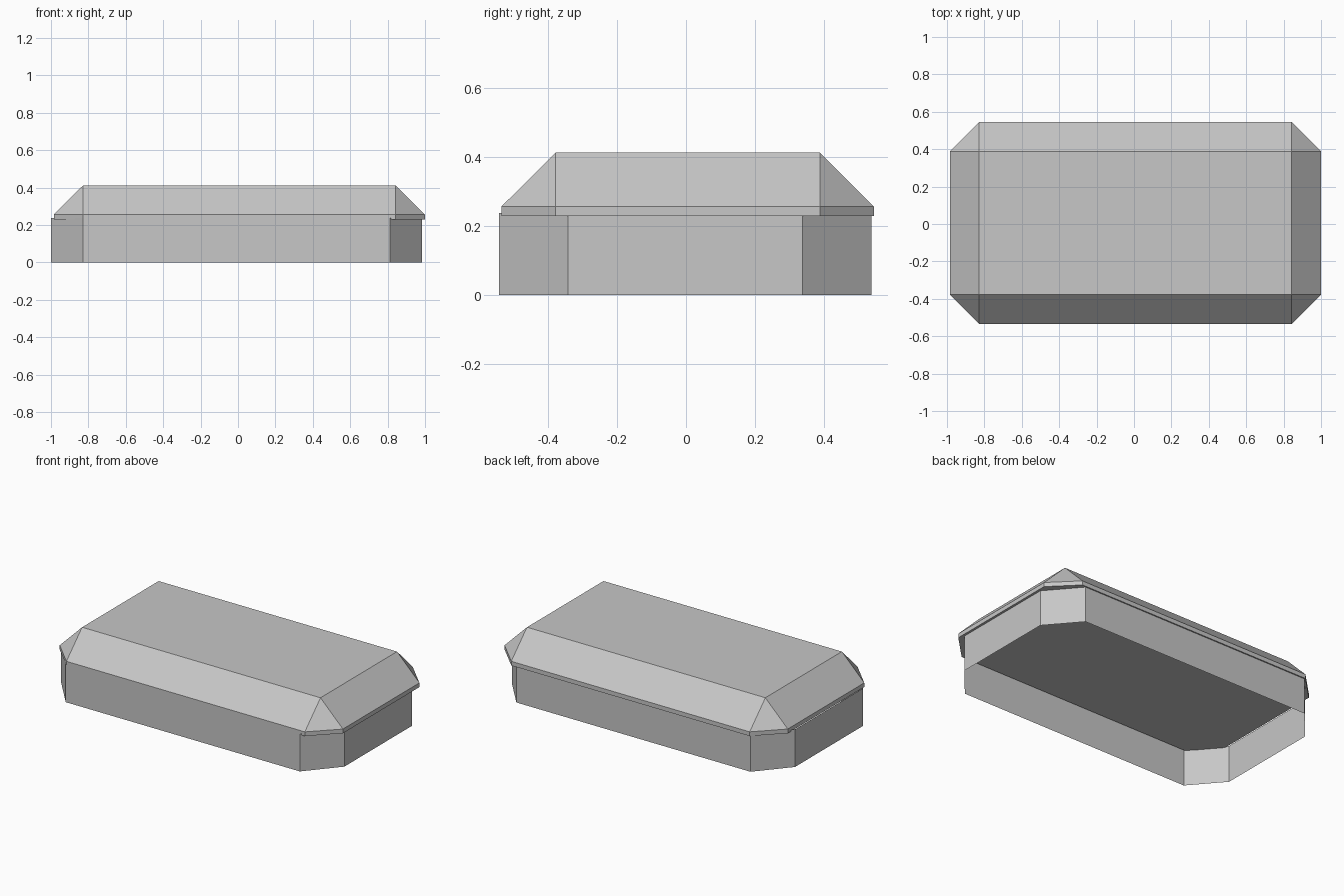
import bpy
import bmesh

if "Cube" in bpy.data.objects:
    bpy.data.objects.remove(bpy.data.objects["Cube"])

grey = bpy.data.materials.new("light grey")
grey.diffuse_color = (0.57, 0.57, 0.57, 1.0)
grey.use_nodes = True
grey.node_tree.nodes["Principled BSDF"].inputs["Base Color"].default_value = grey.diffuse_color


def octagon(x0, x1, y0, y1, cx, cy):
    """Rectangle outline with cut corners, counter-clockwise."""
    return [(x0 + cx, y0), (x1 - cx, y0), (x1, y0 + cy), (x1, y1 - cy),
            (x1 - cx, y1), (x0 + cx, y1), (x0, y1 - cy), (x0, y0 + cy)]


def ring(bm, outline, z):
    return [bm.verts.new((x, y, z)) for x, y in outline]


def bridge(bm, low, high):
    n = len(low)
    for i in range(n):
        j = (i + 1) % n
        bm.faces.new((low[i], low[j], high[j], high[i]))


def finish(bm, name):
    mesh = bpy.data.meshes.new(name)
    bm.to_mesh(mesh)
    bm.free()
    mesh.materials.append(grey)
    obj = bpy.data.objects.new(name, mesh)
    bpy.context.collection.objects.link(obj)


# Base: open octagonal wall, slightly offset from the lid
bm = bmesh.new()
outline = octagon(-1.0, 0.985, -0.542, 0.537, 0.172, 0.20)
bridge(bm, ring(bm, outline, 0.0), ring(bm, outline, 0.238))
finish(bm, "base_wall")

# Lid: octagonal rim with slopes rising to a rectangular top
x0, x1, y0, y1, c, top = -0.985, 1.0, -0.535, 0.545, 0.157, 0.412
bm = bmesh.new()
outline = octagon(x0, x1, y0, y1, c, c)
low = ring(bm, outline, 0.229)
rim = ring(bm, outline, 0.256)
bridge(bm, low, rim)
bm.faces.new(low[::-1])
roof = ring(bm, [(x0 + c, y0 + c), (x1 - c, y0 + c),
                 (x1 - c, y1 - c), (x0 + c, y1 - c)], top)
bm.faces.new(roof)
for k in range(4):
    a, b = rim[2 * k], rim[2 * k + 1]
    bm.faces.new((a, b, roof[(k + 1) % 4], roof[k]))          # side slope
    bm.faces.new((b, rim[(2 * k + 2) % 8], roof[(k + 1) % 4]))  # corner
finish(bm, "lid")
